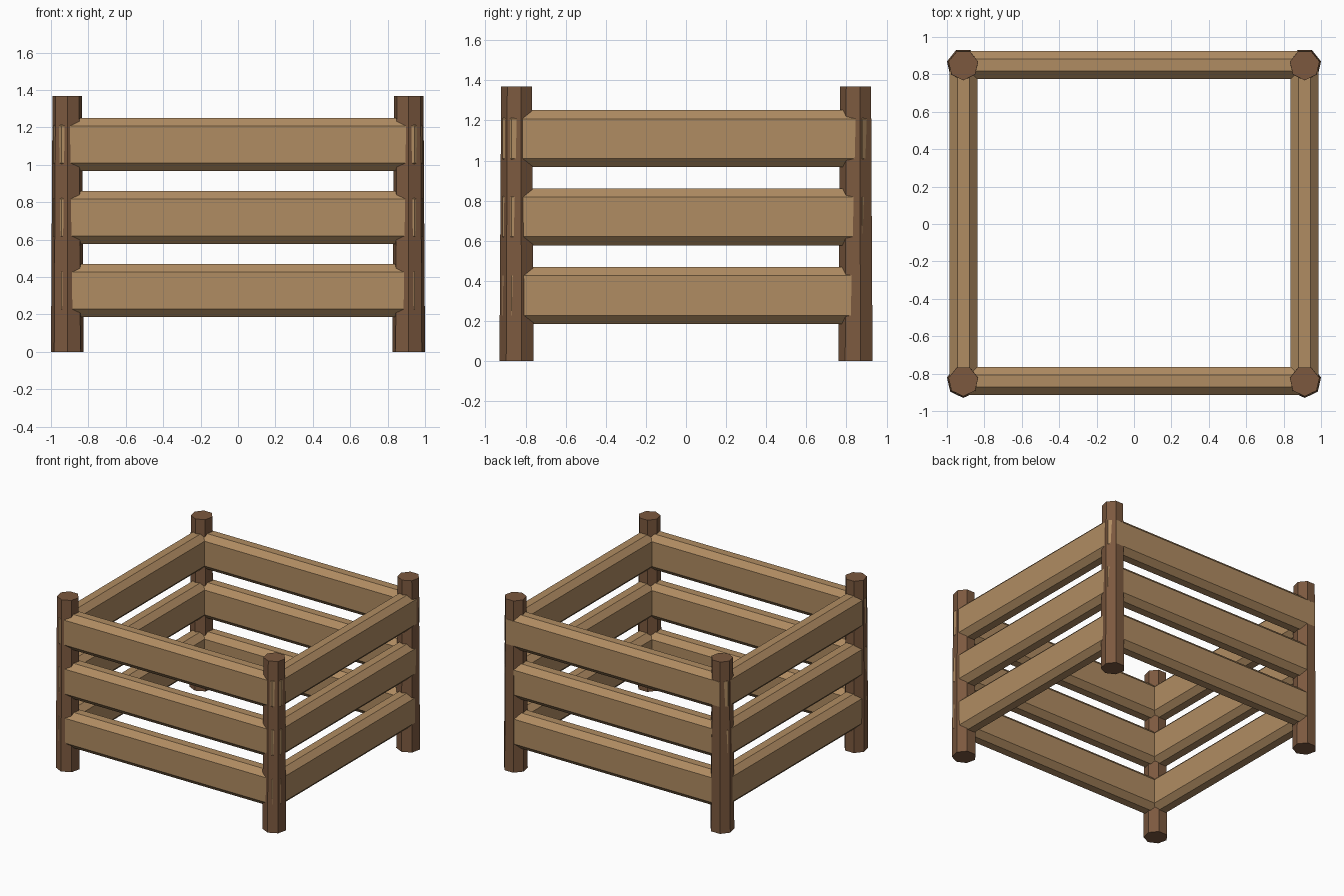
import bpy, math

if "Cube" in bpy.data.objects:
    bpy.data.objects.remove(bpy.data.objects["Cube"])

def material(name, srgb):
    m = bpy.data.materials.new(name)
    m.diffuse_color = [((c / 255 + 0.055) / 1.055) ** 2.4 for c in srgb] + [1]
    m.use_nodes = True
    m.node_tree.nodes["Principled BSDF"].inputs["Base Color"].default_value = m.diffuse_color
    return m

LIGHT = material("light_wood", (176, 140, 98))
DARK = material("dark_wood", (124, 89, 63))

PX = 0.9127                            # post centre, left and right
PY_FRONT, PY_BACK = -0.8405, 0.8495    # post centres, front and back
HEIGHT = 1.368
RAIL_LEVELS = (0.327, 0.719, 1.109)
HALF_W, HALF_H, CHAMFER, OVERHANG = 0.075, 0.142, 0.043, 0.073


def make_post(name, x, y):
    # tapered seven-sided log with one edge facing the front
    bpy.ops.mesh.primitive_cone_add(vertices=7, radius1=0.0895, radius2=0.081,
                                    depth=HEIGHT, location=(x, y, HEIGHT / 2))
    o = bpy.context.object
    o.name = name
    o.data.materials.append(DARK)
    first = o.data.vertices[0].co
    o.rotation_euler.z = -math.pi / 2 - math.atan2(first.y, first.x)


def make_rail(name, x, y, z, half_x, half_y):
    # plank with every edge chamfered
    bpy.ops.mesh.primitive_cube_add(size=2, location=(x, y, z))
    o = bpy.context.object
    o.name = name
    for v in o.data.vertices:
        v.co = (v.co.x * half_x, v.co.y * half_y, v.co.z * HALF_H)
    o.data.materials.append(LIGHT)
    b = o.modifiers.new("chamfer", 'BEVEL')
    b.width, b.segments, b.limit_method = CHAMFER, 1, 'NONE'


# corner posts
for sx, side in ((-1, "left"), (1, "right")):
    make_post("post_front_" + side, sx * PX, PY_FRONT)
    make_post("post_back_" + side, sx * PX, PY_BACK)

# three levels of rails around the pen
mid_y = (PY_FRONT + PY_BACK) / 2
half_span_y = (PY_BACK - PY_FRONT) / 2
for i, z in enumerate(RAIL_LEVELS, 1):
    make_rail(f"rail_front_{i}", 0, PY_FRONT, z, PX + OVERHANG, HALF_W)
    make_rail(f"rail_back_{i}", 0, PY_BACK, z, PX + OVERHANG, HALF_W)
    make_rail(f"rail_left_{i}", -PX, mid_y, z, HALF_W, half_span_y + OVERHANG)
    make_rail(f"rail_right_{i}", PX, mid_y, z, HALF_W, half_span_y + OVERHANG)
